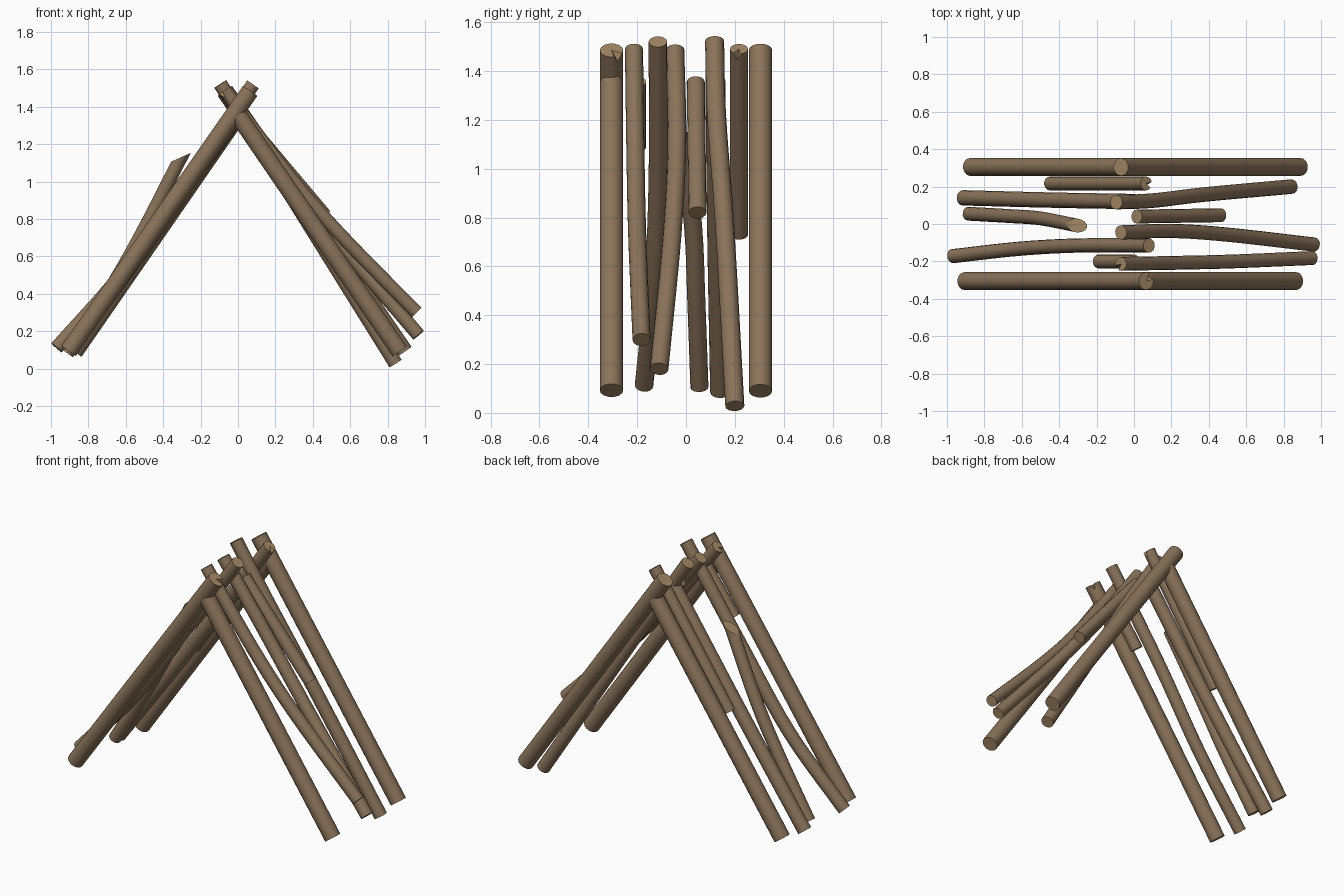
import bpy, bmesh, math
from mathutils import Vector

if "Cube" in bpy.data.objects:
    bpy.data.objects.remove(bpy.data.objects["Cube"])

SIDES = 14


def material(name, rgb):
    m = bpy.data.materials.new(name)
    m.diffuse_color = (*rgb, 1)
    m.use_nodes = True
    m.node_tree.nodes["Principled BSDF"].inputs["Base Color"].default_value = m.diffuse_color
    return m


BARK = material("brown_bark", (0.255, 0.172, 0.103))
WOOD = material("cut_wood", (0.37, 0.245, 0.13))


def smooth_path(pts, steps=5):
    """Catmull-Rom curve through the points (straight logs stay as two points)."""
    p = [Vector(v) for v in pts]
    if len(p) == 2:
        return p
    p = [2 * p[0] - p[1]] + p + [2 * p[-1] - p[-2]]
    out = []
    for i in range(1, len(p) - 2):
        a, b, c, d = p[i - 1:i + 3]
        for s in range(steps):
            t = s / steps
            out.append(0.5 * (2 * b + (c - a) * t + (2 * a - 5 * b + 4 * c - d) * t * t
                              + (3 * b - a - 3 * c + d) * t ** 3))
    return out + [p[-2]]


def log(name, pts, r, cut=None, notch=None):
    """Round log along pts; cut = normal of a slanted top, notch = chipped rim side on top."""
    path = smooth_path(pts)
    bm = bmesh.new()
    rings = []
    for i, c in enumerate(path):
        t = (path[min(i + 1, len(path) - 1)] - path[max(i - 1, 0)]).normalized()
        side = Vector((0, 1, 0))
        side = (side - t * side.dot(t)).normalized()
        up = t.cross(side)
        ring = []
        for k in range(SIDES):
            a = 2 * math.pi * k / SIDES
            off = (side * math.cos(a) + up * math.sin(a)) * r
            if i == 0 and cut:
                n = Vector(cut).normalized()
                off -= t * (off.dot(n) / t.dot(n))
            if i == 0 and k == notch:
                off = off * 0.85 + t * 0.035
            ring.append(bm.verts.new(c + off))
        rings.append(ring)
    for a, b in zip(rings, rings[1:]):
        for k in range(SIDES):
            j = (k + 1) % SIDES
            bm.faces.new((a[k], a[j], b[j], b[k]))
    # pale sawn ends
    for ring, c in ((rings[0], path[0]), (rings[-1], path[-1])):
        mid = bm.verts.new(c)
        for k in range(SIDES):
            bm.faces.new((ring[k], ring[(k + 1) % SIDES], mid)).material_index = 1
    bmesh.ops.recalc_face_normals(bm, faces=bm.faces)
    me = bpy.data.meshes.new(name)
    bm.to_mesh(me)
    bm.free()
    me.materials.append(BARK)
    me.materials.append(WOOD)
    ob = bpy.data.objects.new(name, me)
    bpy.context.collection.objects.link(ob)
    bpy.ops.object.select_all(action='DESELECT')
    ob.select_set(True)
    bpy.context.view_layer.objects.active = ob
    bpy.ops.object.shade_smooth_by_angle(angle=math.radians(40))


# thick end frames (each path runs from top to foot)
log("front_frame_left", [(0.065, -0.305, 1.485), (-0.905, -0.305, 0.095)], 0.048, notch=2)
log("front_frame_right", [(0.0, -0.305, 1.355), (0.865, -0.305, 0.092)], 0.048)
log("back_frame_right", [(-0.07, 0.305, 1.485), (0.89, 0.305, 0.09)], 0.048)
log("back_frame_left", [(0.0, 0.305, 1.355), (-0.875, 0.305, 0.09)], 0.048)

# right slope logs
log("right_log_long", [(-0.095, 0.117, 1.522), (0.1, 0.125, 1.22), (0.38, 0.158, 0.77),
                       (0.842, 0.2, 0.028)], 0.039)
log("right_log_bent", [(-0.07, -0.045, 1.487), (0.2, -0.037, 1.11), (0.5, -0.057, 0.725),
                       (0.965, -0.11, 0.18)], 0.038)
log("right_log_short", [(0.015, 0.04, 1.355), (0.465, 0.047, 0.82)], 0.037)
log("right_log_raised", [(-0.07, -0.213, 1.49), (0.25, -0.207, 1.06), (0.53, -0.2, 0.735),
                         (0.955, -0.182, 0.3)], 0.037, notch=9)

# left slope logs
log("left_log_long", [(0.08, -0.115, 1.52), (-0.3, -0.115, 0.975), (-0.62, -0.133, 0.51),
                      (-0.97, -0.172, 0.112)], 0.038)
log("left_log_broken", [(-0.305, -0.008, 1.13), (-0.5, 0.03, 0.75), (-0.66, 0.042, 0.465),
                        (-0.885, 0.055, 0.105)], 0.037, cut=(-0.4, 0, 0.9))
log("left_log_straight", [(0.0, 0.12, 1.36), (-0.45, 0.128, 0.72), (-0.915, 0.14, 0.085)], 0.041)
log("left_log_short", [(0.065, 0.217, 1.49), (-0.45, 0.217, 0.73)], 0.037, notch=4)
log("left_log_stub", [(0.0, -0.2, 1.355), (-0.19, -0.2, 1.09)], 0.037)
